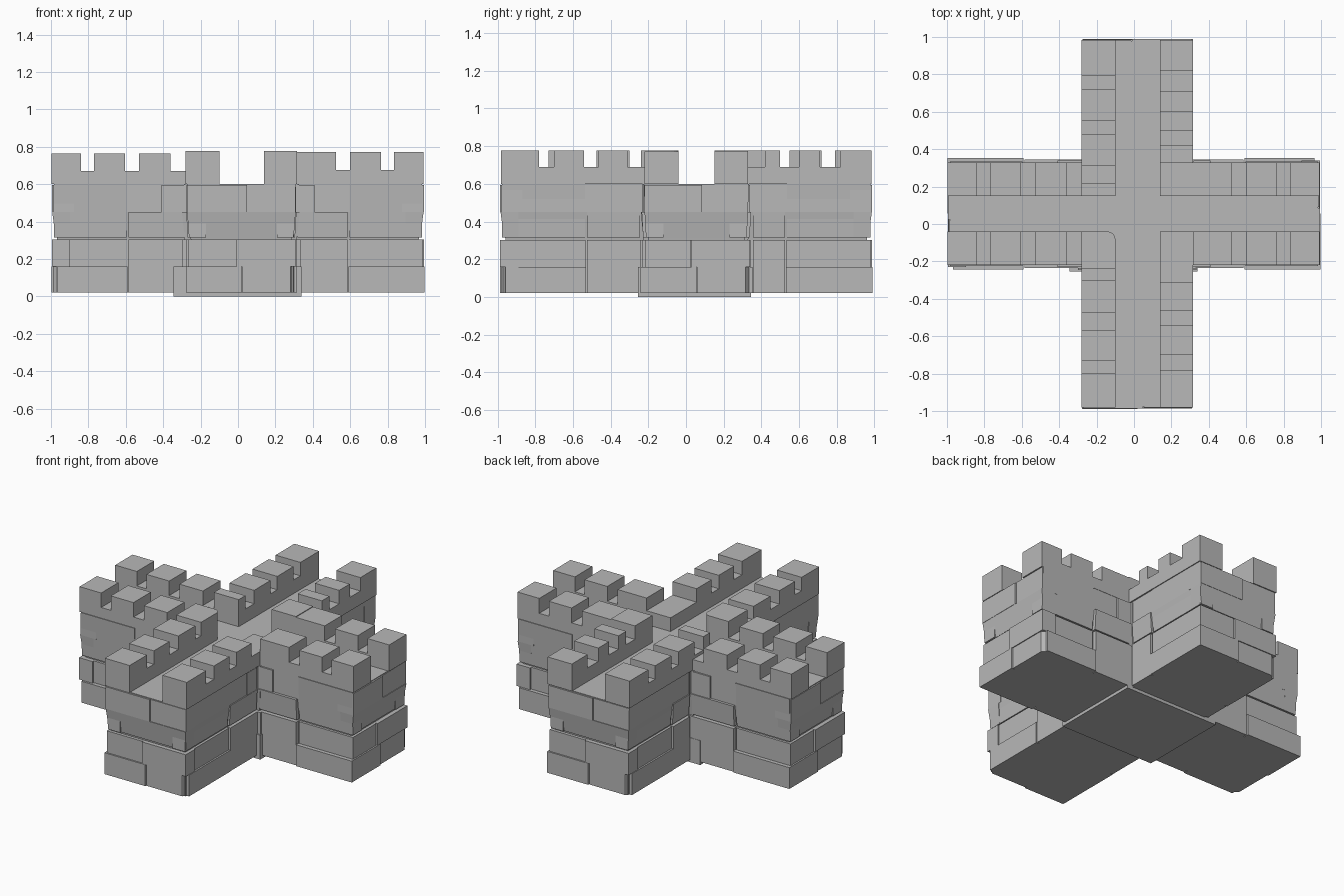
import bpy, bmesh, math

if "Cube" in bpy.data.objects:
    bpy.data.objects.remove(bpy.data.objects["Cube"])

stone = bpy.data.materials.new("grey stone")
stone.diffuse_color = (0.48, 0.48, 0.48, 1)
stone.use_nodes = True
stone.node_tree.nodes["Principled BSDF"].inputs["Base Color"].default_value = stone.diffuse_color

CX, CY = 0.018, 0.055      # centre of the crossing


def prism(bm, bottom, top, z0, z1):
    """Solid between two matching outlines."""
    lo = [bm.verts.new((x, y, z0)) for x, y in bottom]
    hi = [bm.verts.new((x, y, z1)) for x, y in top]
    n = len(lo)
    bm.faces.new(lo[::-1])
    bm.faces.new(hi)
    for i in range(n):
        j = (i + 1) % n
        bm.faces.new((lo[i], lo[j], hi[j], hi[i]))


def rect(x0, x1, y0, y1):
    return [(x0, y0), (x1, y0), (x1, y1), (x0, y1)]


def box(bm, x0, x1, y0, y1, z0, z1):
    r = rect(x0, x1, y0, y1)
    prism(bm, r, r, z0, z1)


def finish(name, bm):
    bmesh.ops.recalc_face_normals(bm, faces=bm.faces)
    me = bpy.data.meshes.new(name)
    bm.to_mesh(me)
    bm.free()
    ob = bpy.data.objects.new(name, me)
    ob.data.materials.append(stone)
    bpy.context.collection.objects.link(ob)
    return ob


def place(ob, angle):
    ob.location = (CX, CY, 0)
    ob.rotation_euler = (0, 0, math.radians(angle))


def build_arm(name, angle, L, hw, joint, out):
    # core of the arm, leaning inwards just above the middle joint
    bm = bmesh.new()
    box(bm, 0, L - 0.018, -hw + 0.012, hw - 0.012, 0.02, 0.303)
    prism(bm, rect(0, L - 0.03, -hw + 0.02, hw - 0.02), rect(0, L - 0.012, -hw + 0.002, hw - 0.002), 0.303, 0.45)
    box(bm, 0, L - 0.012, -hw + 0.002, hw - 0.002, 0.45, 0.6)
    place(finish(name + "_wall", bm), angle)

    # raised stone blocks on both long sides
    bm = bmesh.new()
    for s in (-1, 1):
        def block(u0, u1, v, z0, z1, lean=0.0):
            a, w = s * (hw - 0.1), s * v
            prism(bm, rect(u0, u1, a, w - s * lean), rect(u0, u1, a, w), z0, z1)
        block(joint, L - 0.03, hw + out, 0.02, 0.16)
        block(joint + 0.004, L - 0.1, hw - 0.004, 0.16, 0.303)
        block(0.3, joint - 0.005, hw + out * 0.6, 0.02, 0.303)
        block(0.3, joint - 0.005, hw + out * 0.7, 0.315, 0.45, 0.008)
        block(0.3, joint - 0.18, hw + out * 0.4, 0.45, 0.595)
        block(joint + 0.005, L - 0.012, hw + out * 0.2, 0.315, 0.6, 0.012)

    # corner stones and stones on the end of the arm
    w = hw + out
    c = 0.035
    prism(bm, [(L - 0.12, -w), (L, -w), (L, 0.0), (L - 0.12, 0.0)],
          [(L - 0.12, -w), (L, -w), (L, 0.0), (L - 0.12, 0.0)], 0.02, 0.16)
    ch = [(L - 0.12, 0.004), (L - 0.008, 0.004), (L - 0.008, w - c), (L - 0.05, w), (L - 0.12, w)]
    prism(bm, ch, ch, 0.02, 0.16)
    box(bm, L - 0.1, L - 0.01, -hw + 0.004, -0.03, 0.16, 0.303)
    box(bm, L - 0.1, L - 0.002, -0.025, hw + out * 0.4, 0.16, 0.303)
    prism(bm, rect(L - 0.1, L - 0.022, -hw + 0.01, hw - 0.01), rect(L - 0.1, L - 0.004, -hw, hw), 0.315, 0.45)
    box(bm, L - 0.12, L - 0.002, -hw, 0.03, 0.45, 0.595)
    box(bm, L - 0.12, L - 0.008, 0.035, hw, 0.45, 0.595)
    place(finish(name + "_stone_blocks", bm), angle)


build_arm("right_arm", 0, 0.978, 0.275, 0.572, 0.022)
build_arm("left_arm", 180, 1.015, 0.275, 0.608, 0.022)
build_arm("back_arm", 90, 0.935, 0.29, 0.475, 0.007)
build_arm("front_arm", -90, 1.043, 0.29, 0.585, 0.007)

# foundation slab and pillars in the inner corners
bm = bmesh.new()
box(bm, -0.345, 0.34, -0.255, 0.345, 0, 0.16)
box(bm, -0.30, 0.335, -0.245, 0.34, 0.16, 0.303)
prism(bm, rect(-0.285, 0.315, -0.225, 0.33), rect(-0.30, 0.33, -0.24, 0.345), 0.303, 0.45)
box(bm, -0.29, 0.325, -0.23, 0.335, 0.45, 0.6)
finish("crossing_foundation", bm)


def parapet(name, along_x, c0, c1, a0, a1, notches, base, top):
    """Low wall with merlons left standing between the notches."""
    bm = bmesh.new()

    def piece(p, q, z1):
        if along_x:
            box(bm, p, q, c0, c1, 0.6, z1)
        else:
            box(bm, c0, c1, p, q, 0.6, z1)
    start = a0
    for n0, n1 in notches:
        if n0 > start:
            piece(start, n0, top)
        piece(n0, n1, base)
        start = n1
    if a1 > start:
        piece(start, a1, top)
    finish(name, bm)


# parapets along the left and right arms
left = [(-0.84, -0.77), (-0.605, -0.53), (-0.36, -0.28)]
right = [(0.525, 0.60), (0.765, 0.835)]
for tag, y0, y1 in (("front", -0.22, -0.04), ("back", 0.15, 0.33)):
    parapet("left_arm_%s_parapet" % tag, True, y0, y1, -0.997, -0.28, left, 0.67, 0.765)
    parapet("right_arm_%s_parapet" % tag, True, y0, y1, 0.315, 0.993, right, 0.675, 0.773)

# parapets along the front and back arms
XL, XR = (-0.28, -0.10), (0.14, 0.315)
parapet("back_arm_left_parapet", False, *XL, 0.15, 0.985,
        [(0.22, 0.31), (0.48, 0.55), (0.72, 0.79)], 0.69, 0.778)
parapet("back_arm_right_parapet", False, *XR, 0.15, 0.985,
        [(0.33, 0.42), (0.50, 0.60), (0.71, 0.82)], 0.69, 0.778)
parapet("front_arm_left_parapet", False, *XL, -0.982, -0.24,
        [(-0.80, -0.73), (-0.57, -0.475), (-0.30, -0.24)], 0.69, 0.778)
parapet("front_arm_right_parapet", False, *XR, -0.982, -0.04,
        [(-0.78, -0.70), (-0.54, -0.465), (-0.31, -0.04)], 0.69, 0.778)

# corner merlon with a rounded inner corner
bm = bmesh.new()
r = 0.04
arc = [(-0.10 - r + r * math.cos(t * math.pi / 8), -0.04 - r + r * math.sin(t * math.pi / 8)) for t in range(5)]
outline = [(-0.28, -0.24), (-0.10, -0.24)] + arc + [(-0.28, -0.04)]
prism(bm, outline, outline, 0.6, 0.778)
finish("crossing_corner_merlon", bm)
